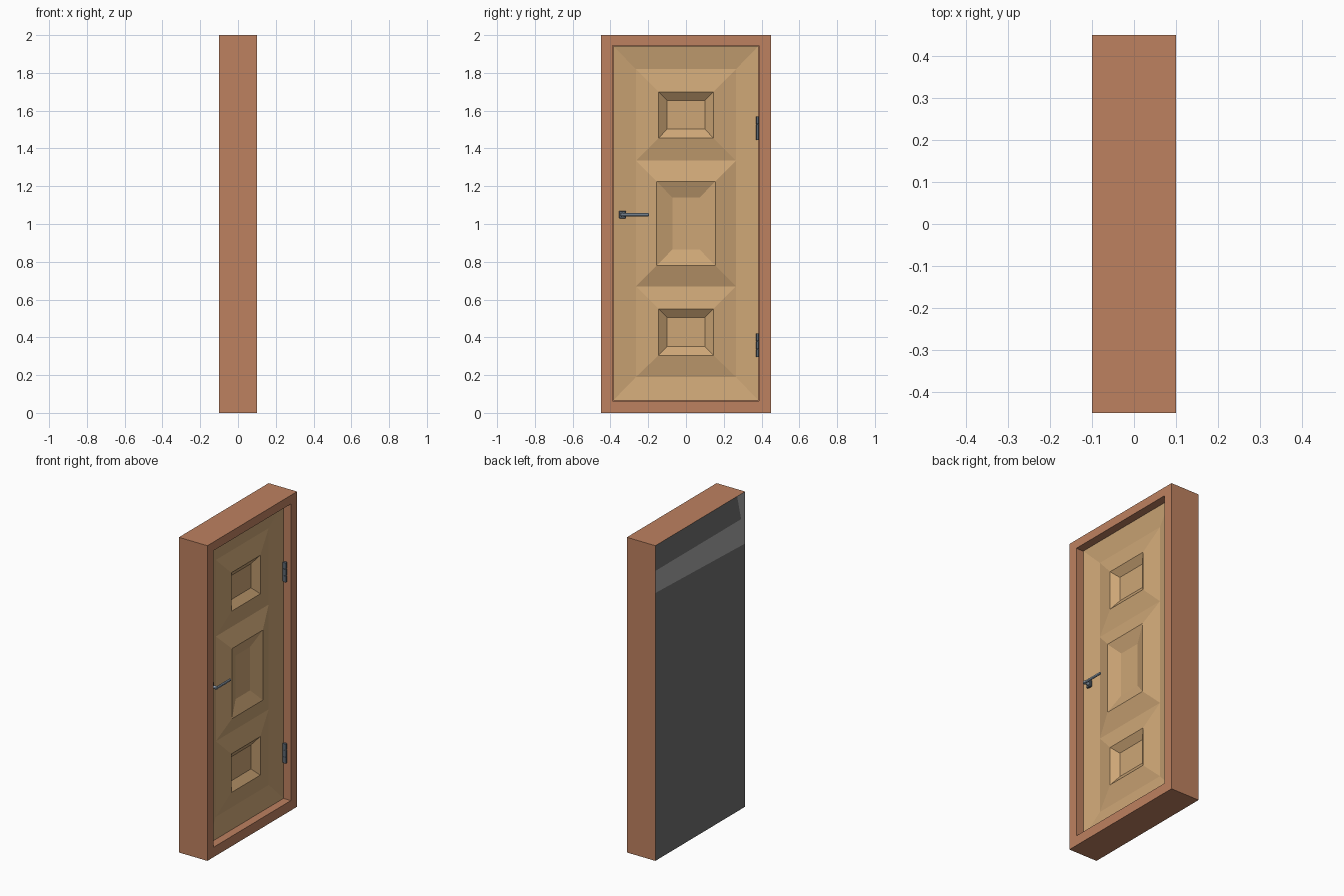
import bpy, bmesh
from mathutils import Vector

cube = bpy.data.objects.get("Cube")
if cube:
    bpy.data.objects.remove(cube, do_unlink=True)


def material(name, rgb):
    """Flat material from an sRGB colour (0-255)."""
    lin = [((c / 255 + 0.055) / 1.055) ** 2.4 for c in rgb] + [1]
    m = bpy.data.materials.new(name)
    m.use_nodes = True
    m.diffuse_color = lin
    m.node_tree.nodes["Principled BSDF"].inputs["Base Color"].default_value = lin
    return m


FRAME = material("reddish wood", (190, 129, 96))
LEAF = material("pale wood", (205, 166, 118))
BACK = material("dark grey", (112, 112, 112))
BAND = material("light grey", (168, 168, 168))
STEEL = material("blue grey steel", (150, 166, 182))
IRON = material("dark iron", (92, 102, 112))


def finish(name, bm, *mats):
    mesh = bpy.data.meshes.new(name)
    bm.to_mesh(mesh)
    bm.free()
    for m in mats:
        mesh.materials.append(m)
    ob = bpy.data.objects.new(name, mesh)
    bpy.context.collection.objects.link(ob)
    return ob


def corners(rect, x):
    y0, y1, z0, z1 = rect
    return [Vector((x, y, z)) for y, z in ((y0, z0), (y1, z0), (y1, z1), (y0, z1))]


def nest(bm, steps, cap=True):
    """Bridge nested (rectangle, depth) outlines, then close the last one."""
    loops = [[bm.verts.new(p) for p in corners(r, x)] for r, x in steps]
    for a, b in zip(loops, loops[1:]):
        for i in range(4):
            j = (i + 1) % 4
            bm.faces.new((a[i], a[j], b[j], b[i]))
    if cap:
        bm.faces.new(loops[-1])


def box(name, lo, hi, mat, bevel=0.0):
    bm = bmesh.new()
    bmesh.ops.create_cube(bm, size=1)
    lo, hi = Vector(lo), Vector(hi)
    for v in bm.verts:
        v.co = (lo + hi) / 2 + v.co * (hi - lo)
    if bevel:
        bmesh.ops.bevel(bm, geom=bm.edges[:], offset=bevel, segments=1, affect='EDGES')
    return finish(name, bm, mat)


def cylinder(name, centre, radius, length, axis, mat):
    bpy.ops.mesh.primitive_cylinder_add(vertices=12, radius=radius, depth=length, location=centre)
    ob = bpy.context.object
    ob.rotation_euler = Vector((0, 0, 1)).rotation_difference(Vector(axis)).to_euler()
    ob.name = name
    ob.data.materials.append(mat)
    bpy.ops.object.shade_smooth_by_angle()


# Frame: outer sides, front border and the recess behind the leaf
OUTER = (-0.45, 0.45, 0, 2)
OPENING = (-0.39, 0.387, 0.063, 1.945)
bm = bmesh.new()
nest(bm, [(OUTER, -0.1), (OUTER, 0.1), (OPENING, 0.1), (OPENING, -0.05)])
finish("door_frame", bm, FRAME)

# Back board: cut along the edges of a pale band with a turned-up end
bm = bmesh.new()
bm.faces.new([bm.verts.new(p) for p in reversed(corners(OUTER, -0.1))])
cuts = [((-0.1, 0, 1.84), (0, 0, 1)),
        ((-0.1, 0, 1.685), (0, -0.033, 1)),
        ((-0.1, -0.41, 1.84), (0, 1, -0.25))]
for co, no in cuts:
    bmesh.ops.bisect_plane(bm, geom=bm.verts[:] + bm.edges[:] + bm.faces[:],
                           plane_co=co, plane_no=no)
for f in bm.faces:
    c = f.calc_center_median()
    upper, above, inside = [(c - Vector(co)).dot(Vector(no)) > 0 for co, no in cuts]
    f.material_index = int(above and not (upper and inside))
finish("back_board", bm, BACK, BAND)

# Door leaf: sloping border down to a valley, then three raised panels
VALLEY = 0.03
bm = bmesh.new()
edge = (-0.385, 0.383, 0.066, 1.942)
nest(bm, [(edge, -0.05), (edge, 0.052), ((-0.265, 0.265, 0.19, 1.82), VALLEY)], cap=False)


def panel(z0, z1, rim, rim_x, floor, floor_x):
    nest(bm, [((-0.265, 0.265, z0, z1), VALLEY), (rim, rim_x), (floor, floor_x)])


panel(0.67, 1.335, (-0.155, 0.155, 0.78, 1.225), 0.066, (-0.072, 0.072, 0.865, 1.14), 0.034)
for z0, z1, base in ((0.19, 0.67, 0.305), (1.335, 1.82, 1.455)):
    panel(z0, z1, (-0.145, 0.145, base, base + 0.245), 0.055,
          (-0.1, 0.1, base + 0.047, base + 0.2), 0.021)
bmesh.ops.remove_doubles(bm, verts=bm.verts[:], dist=0.0001)
finish("door_leaf", bm, LEAF)

# Lever handle
box("handle_plate", (0.04, -0.355, 1.03), (0.056, -0.318, 1.07), IRON, 0.003)
cylinder("handle_stem", (0.068, -0.336, 1.05), 0.01, 0.04, (1, 0, 0), STEEL)
box("handle_lever", (0.077, -0.348, 1.041), (0.09, -0.195, 1.057), STEEL, 0.004)

# Hinges: barrel of three knuckles and a leaf plate
for name, z in (("lower", 0.358), ("upper", 1.508)):
    box(name + "_hinge_plate", (0.048, 0.373, z - 0.06), (0.06, 0.387, z + 0.06), IRON)
    for k in (-1, 0, 1):
        cylinder(f"{name}_hinge_knuckle_{k + 2}", (0.066, 0.379, z + k * 0.042),
                 0.009, 0.04, (0, 0, 1), IRON)
